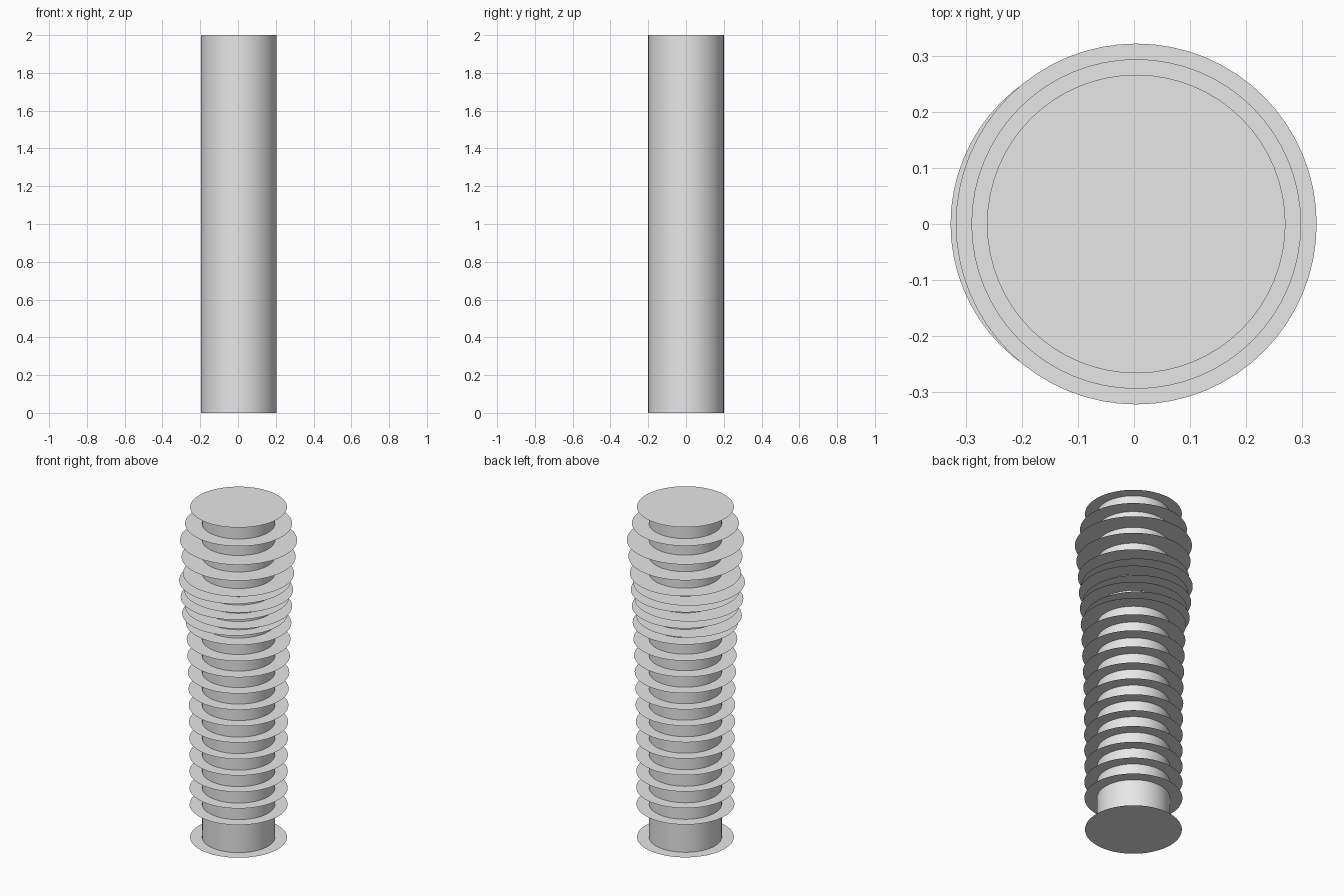
import bpy
import math

if "Cube" in bpy.data.objects:
    bpy.data.objects.remove(bpy.data.objects["Cube"])

grey = bpy.data.materials.new("light grey")
grey.diffuse_color = (0.8, 0.8, 0.8, 1)
grey.use_nodes = True
grey.node_tree.nodes["Principled BSDF"].inputs["Base Color"].default_value = grey.diffuse_color

CX = 0.004  # the column axis sits slightly right of the centre


def finish(obj, name):
    obj.name = name
    obj.data.materials.append(grey)


def disc(name, x, z, r):
    """Paper-thin horizontal disc."""
    bpy.ops.mesh.primitive_circle_add(vertices=64, radius=r, fill_type='NGON',
                                      location=(x, 0, z))
    finish(bpy.context.object, name)


def radius_at(z):
    """Disc radius by height: flared below the top, slowly tapering down."""
    pts = [(0, .266), (.2, .269), (.6, .271), (.9, .275), (1.2, .285),
           (1.4, .294), (1.6, .305), (1.8, .3215), (2.0, .266)]
    for (z0, r0), (z1, r1) in zip(pts, pts[1:]):
        if z <= z1 + 1e-6:
            return r0 + (r1 - r0) * (z - z0) / (z1 - z0)


# Central column
bpy.ops.mesh.primitive_cylinder_add(vertices=64, radius=0.2, depth=2,
                                    location=(CX, 0, 1))
finish(bpy.context.object, "column")
bpy.ops.object.shade_smooth_by_angle(angle=math.radians(30))

# Base disc, then evenly spaced floor discs up to the roof
disc("base_disc", CX, 0, radius_at(0))
for i in range(2, 21):
    disc(f"floor_disc_{i}", CX, i / 10, radius_at(i / 10))

# In-between discs, shifted to the left
for z, r in [(1.35, .290), (1.45, .298), (1.55, .3066)]:
    disc("shifted_disc", -0.0204, z, r)
